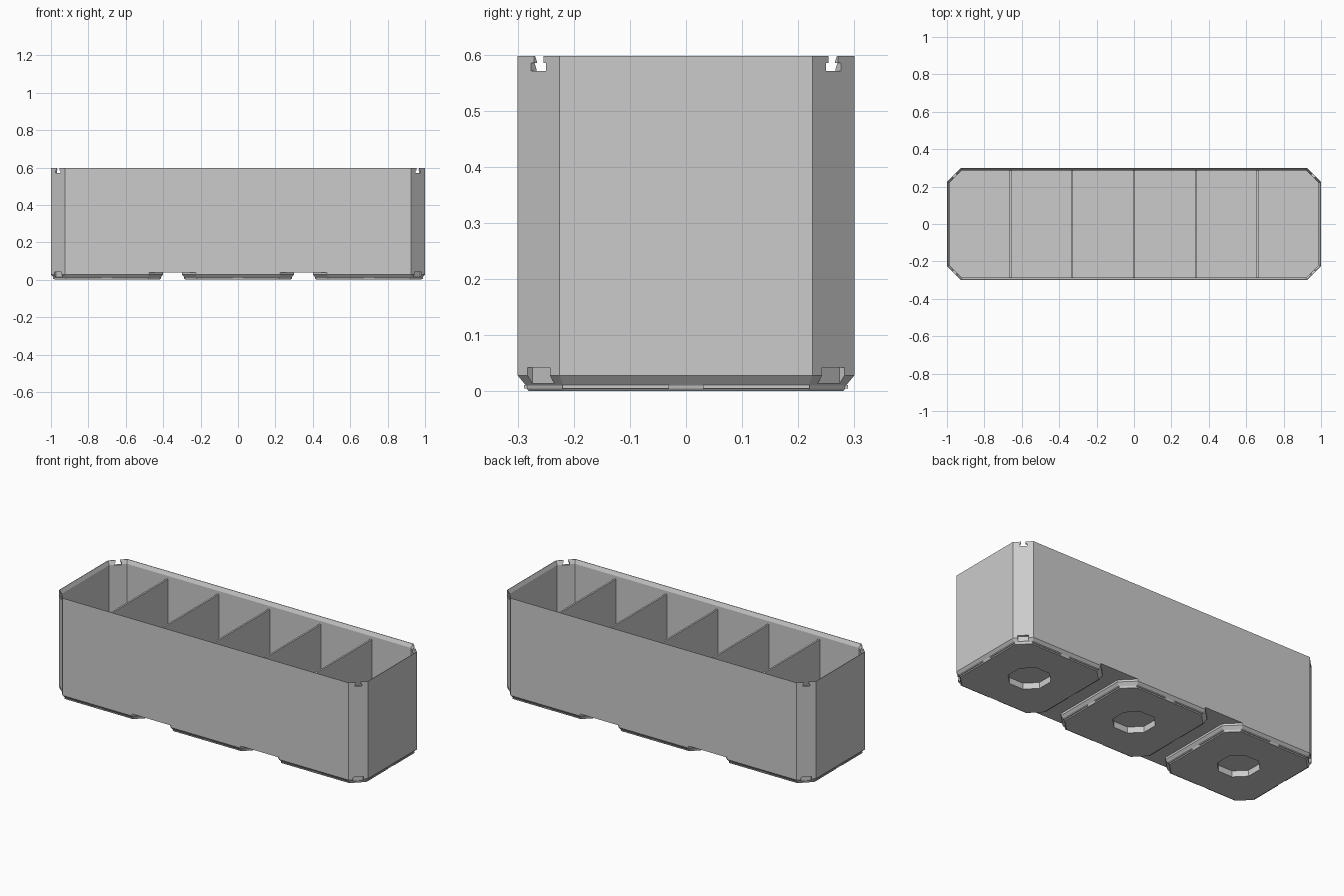
import bpy, bmesh, math
from mathutils import Matrix, Vector

if "Cube" in bpy.data.objects:
    bpy.data.objects.remove(bpy.data.objects["Cube"])

HX, HY, TOP, CUT = 1.0, 0.30, 0.597, 0.075
FOOT_TOP, PITCH = 0.04, 0.70

grey = bpy.data.materials.new("plain grey")
grey.use_nodes = True
grey.diffuse_color = (0.6, 0.6, 0.6, 1)
grey.node_tree.nodes["Principled BSDF"].inputs["Base Color"].default_value = (0.6, 0.6, 0.6, 1)


def finish(name, bm, location=(0, 0, 0)):
    bmesh.ops.recalc_face_normals(bm, faces=bm.faces)
    mesh = bpy.data.meshes.new(name)
    bm.to_mesh(mesh)
    bm.free()
    mesh.materials.append(grey)
    obj = bpy.data.objects.new(name, mesh)
    obj.location = location
    bpy.context.collection.objects.link(obj)
    return obj


def octagon(hx, hy, cut):
    a, b = hx - cut, hy - cut
    return [(hx, -b), (hx, b), (a, hy), (-a, hy),
            (-hx, b), (-hx, -b), (-a, -hy), (a, -hy)]


def inset_octagon(hx, hy, inset):
    # an even offset keeps the corner faces parallel
    return octagon(hx - inset, hy - inset, CUT - inset * (2 - math.sqrt(2)))


def loft(name, rings, location=(0, 0, 0)):
    """Bridge a list of (outline, z) rings and cap both ends."""
    bm = bmesh.new()
    loops = [[bm.verts.new((x, y, z)) for x, y in pts] for pts, z in rings]
    for low, high in zip(loops, loops[1:]):
        for i in range(len(low)):
            j = (i + 1) % len(low)
            bm.faces.new((low[i], low[j], high[j], high[i]))
    bm.faces.new(loops[0])
    bm.faces.new(loops[-1])
    return finish(name, bm, location)


def box(name, size, location, angle=0):
    bm = bmesh.new()
    bmesh.ops.create_cube(bm, size=1, matrix=Matrix.Diagonal((*size, 1)))
    obj = finish(name, bm, location)
    obj.rotation_euler.z = angle
    return obj


# Hollow tub with a sloped stacking lip
body = loft("bin_body", [
    (inset_octagon(HX, HY, 0), FOOT_TOP),
    (inset_octagon(HX, HY, 0), TOP),
    (inset_octagon(HX, HY, 0.003), TOP),
    (inset_octagon(HX, HY, 0.013), TOP - 0.022),
    (inset_octagon(HX, HY, 0.013), 0.06)])

# Tapered feet, each with an octagonal socket underneath
feet = []
for side, label in ((-1, "right"), (0, "middle"), (1, "left")):
    foot = [(inset_octagon(HY, HY, 0), FOOT_TOP),
            (inset_octagon(HY, HY, 0), 0.028),
            (inset_octagon(HY, HY, 0.015), 0.01),
            (inset_octagon(HY, HY, 0.016), 0.005),
            (inset_octagon(HY, HY, 0.02), 0),
            (octagon(0.105, 0.105, 0.06), 0),
            (octagon(0.105, 0.105, 0.06), 0.035)]
    feet.append(loft(label + "_foot", foot, (side * PITCH, 0, 0)))
    # Small ridges around the base of the foot
    for k in range(4):
        turn = Matrix.Rotation(k * math.pi / 2, 3, 'Z')
        for s in (-1, 1):
            spot = turn @ Vector((0.284, s * 0.125, 0.008))
            spot.x += side * PITCH
            box(label + "_foot_ridge", (0.009, 0.19, 0.006), spot, k * math.pi / 2)

# Dividers between the six compartments
for i in range(-2, 3):
    box("divider", (0.01, 2 * HY - 0.024, 0.5), (i * 0.33, 0, 0.306))

# Corner clip slots at the rim and pockets at the base
cutters = []
for sx in (-1, 1):
    for sy in (-1, 1):
        cx, cy = sx * (HX - CUT / 2), sy * (HY - CUT / 2)
        angle = math.atan2(sy, sx)
        cutters += [
            box("slot_neck", (0.08, 0.024, 0.06), (cx, cy, TOP + 0.012), angle),
            box("slot_head", (0.08, 0.038, 0.014), (cx, cy, TOP - 0.019), angle),
            box("clip_pocket", (0.024, 0.056, 0.034), (cx, cy, 0.025), angle)]

for target in [body, feet[0], feet[2]]:
    bpy.context.view_layer.objects.active = target
    for cutter in cutters:
        if target is not body and (cutter.name.startswith("slot")
                                   or cutter.location.x * target.location.x < 0):
            continue
        mod = target.modifiers.new("cut", 'BOOLEAN')
        mod.operation, mod.solver, mod.object = 'DIFFERENCE', 'EXACT', cutter
        bpy.ops.object.modifier_apply(modifier=mod.name)
for cutter in cutters:
    bpy.data.objects.remove(cutter)
